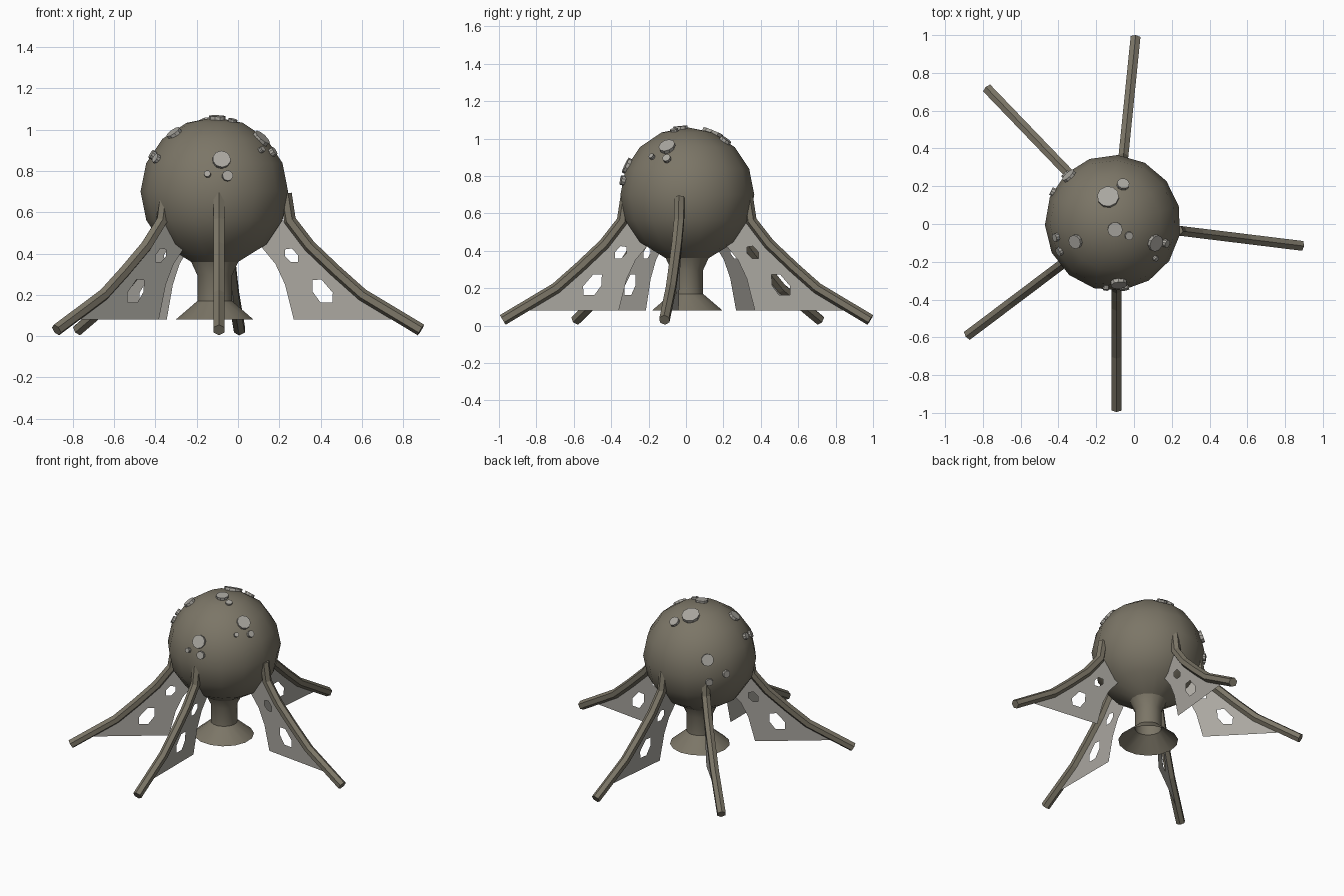
import bpy, bmesh
from math import sin, cos, pi, radians, sqrt
from mathutils import Vector, Matrix

if "Cube" in bpy.data.objects:
    bpy.data.objects.remove(bpy.data.objects["Cube"])


def material(name, rgb):
    m = bpy.data.materials.new(name)
    m.diffuse_color = (*rgb, 1)
    m.use_nodes = True
    m.node_tree.nodes["Principled BSDF"].inputs["Base Color"].default_value = m.diffuse_color
    return m


BROWN = material("brown_metal", (0.20, 0.18, 0.135))
GREY = material("pale_grey", (0.40, 0.385, 0.35))


def finish(bm, name, mat, smooth=False, normals=True):
    if normals:
        bmesh.ops.recalc_face_normals(bm, faces=bm.faces[:])
    me = bpy.data.meshes.new(name)
    bm.to_mesh(me)
    bm.free()
    ob = bpy.data.objects.new(name, me)
    bpy.context.collection.objects.link(ob)
    me.materials.append(mat)
    if smooth:
        bpy.ops.object.select_all(action='DESELECT')
        ob.select_set(True)
        bpy.context.view_layer.objects.active = ob
        bpy.ops.object.shade_smooth_by_angle(angle=radians(30))
    return ob


def skin(bm, rings):
    for a, b in zip(rings, rings[1:]):
        n = len(a)
        for i in range(n):
            j = (i + 1) % n
            bm.faces.new((a[i], a[j], b[j], b[i]))


# round head, collar, neck and open flared foot as one lathe
CENTER = Vector((-0.112, 0.006, 0.70))
R, SIDES = 0.36, 15
profile = [(R * cos(radians(a)), CENTER.z + R * sin(radians(a)))
           for a in (67.5, 45, 22.5, 0, -22.5, -45)]
profile += [(0.115, 0.36), (0.085, 0.295), (0.085, 0.17), (0.19, 0.08)]
bm = bmesh.new()
rings = []
for r, z in profile:
    rings.append([bm.verts.new((CENTER.x + r * cos(radians(14 + 24 * i)),
                                CENTER.y + r * sin(radians(14 + 24 * i)), z))
                  for i in range(SIDES)])
skin(bm, rings)
top = bm.verts.new(CENTER + Vector((0, 0, R)))
for i in range(SIDES):
    bm.faces.new((rings[0][i], rings[0][(i + 1) % SIDES], top))
finish(bm, "head_and_foot", BROWN, smooth=True)

# legs and fins, drawn in a (radius, height) plane
ORIGIN = Vector((-0.092, 0.005, 0))
LEG = [(0.325, 0.69), (0.346, 0.56), (0.442, 0.436), (0.572, 0.313), (0.70, 0.20), (0.985, 0.03)]
FIN = [(0.90, 0.08), (0.365, 0.08), (0.322, 0.25), (0.275, 0.35), (0.20, 0.44), (0.30, 0.56)]
BIG_HOLE = [(0.455, 0.272), (0.50, 0.274), (0.555, 0.21), (0.553, 0.163), (0.495, 0.163), (0.457, 0.215)]
SMALL_HOLE = [(0.322, 0.42), (0.355, 0.425), (0.385, 0.392), (0.385, 0.358), (0.352, 0.358), (0.322, 0.387)]


def leg_and_fin(index, angle):
    out = Vector((cos(angle), sin(angle), 0))
    side = Vector((-sin(angle), cos(angle), 0))
    up = Vector((0, 0, 1))

    def place(p):
        return ORIGIN + out * p[0] + up * p[1]

    # six-sided bent tube
    bm = bmesh.new()
    pts = [Vector(p) for p in LEG]
    rings = []
    for i, p in enumerate(pts):
        d0 = (p - pts[max(i - 1, 0)]).normalized() if i else None
        d1 = (pts[i + 1] - p).normalized() if i < len(pts) - 1 else None
        d = ((d0 or d1) + (d1 or d0)).normalized()
        nrm = out * -d.y + up * d.x
        rings.append([bm.verts.new(place(p) + 0.03 * (nrm * cos(k * pi / 3) + side * sin(k * pi / 3)))
                      for k in range(6)])
    skin(bm, rings)
    bm.faces.new(rings[0])
    bm.faces.new(rings[-1])
    finish(bm, f"leg_{index}", BROWN)

    # thin web with two holes
    bm = bmesh.new()
    edges = []
    for loop in (FIN + LEG[1:5], BIG_HOLE, SMALL_HOLE):
        vs = [bm.verts.new(place(p)) for p in loop]
        edges += [bm.edges.new((vs[i], vs[(i + 1) % len(vs)])) for i in range(len(vs))]
    bmesh.ops.triangle_fill(bm, use_beauty=True, use_dissolve=False, edges=edges, normal=side)
    finish(bm, f"fin_{index}", GREY, normals=False)


for n, deg in enumerate((84.2, 133.9, 217, 270, -7)):
    leg_and_fin(n + 1, radians(deg))

# flat spots: direction from the head centre, then radius
SPOTS = [(-.025, .137, .33, .058), (.054, .204, .29, .033),
         (.012, -.036, .36, .04), (.085, -.068, .34, .022),
         (-.20, -.10, .285, .038), (-.298, -.076, .175, .022), (-.28, -.15, .157, .024),
         (.232, -.11, .265, .045), (.285, -.11, .195, .022), (.229, -.19, .205, .015),
         (.032, -.32, .153, .044), (.06, -.34, .075, .026), (-.036, -.345, .085, .016),
         (-.234, .25, .117, .04), (-.32, .165, .01, .024), (-.25, .255, -.03, .024)]
for n, (x, y, z, r) in enumerate(SPOTS):
    d = Vector((x, y, z)).normalized()
    bm = bmesh.new()
    bmesh.ops.create_cone(bm, cap_ends=True, segments=10, radius1=r, radius2=r, depth=0.026,
                          matrix=Matrix.Translation(CENTER + d * 0.355)
                          @ d.to_track_quat('Z', 'Y').to_matrix().to_4x4())
    finish(bm, f"spot_{n + 1}", GREY)
